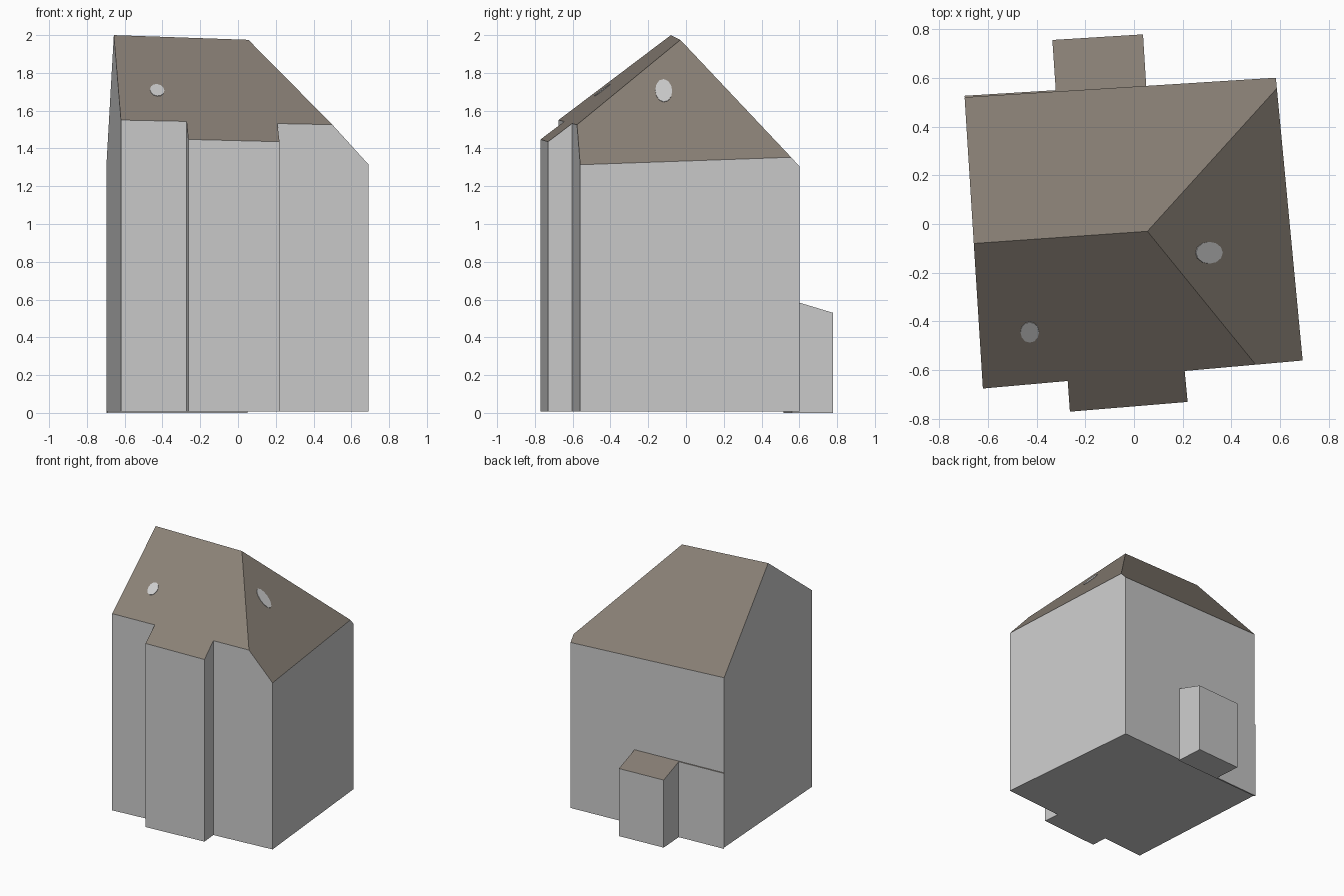
import bpy, bmesh, math
from mathutils import Vector

if "Cube" in bpy.data.objects:
    bpy.data.objects.remove(bpy.data.objects["Cube"])


def material(name, rgb):
    m = bpy.data.materials.new(name)
    m.diffuse_color = (*rgb, 1)
    m.use_nodes = True
    m.node_tree.nodes["Principled BSDF"].inputs["Base Color"].default_value = m.diffuse_color
    return m


WALL = material("wall grey", (0.6, 0.6, 0.6))
ROOF = material("roof brown", (0.25, 0.215, 0.18))


def finish(bm, name, mats):
    bmesh.ops.recalc_face_normals(bm, faces=bm.faces)
    me = bpy.data.meshes.new(name)
    bm.to_mesh(me)
    bm.free()
    for m in mats:
        me.materials.append(m)
    ob = bpy.data.objects.new(name, me)
    bpy.context.collection.objects.link(ob)
    return ob


# A roof plane is (point, slope along x, slope along y)
def height(plane, x, y):
    p, a, b = plane
    return p[2] + a * (x - p[0]) + b * (y - p[1])


def normal(plane):
    return Vector((-plane[1], -plane[2], 1)).normalized()


def building(name, outline, base, planes):
    """Tall prism over the outline, trimmed by each roof plane."""
    bm = bmesh.new()
    face = bm.faces.new([bm.verts.new((x, y, base)) for x, y in outline])
    top = bmesh.ops.extrude_face_region(bm, geom=[face], use_keep_orig=True)
    for v in top["geom"]:
        if isinstance(v, bmesh.types.BMVert):
            v.co.z = 4
    bmesh.ops.recalc_face_normals(bm, faces=bm.faces)
    for pl in planes:
        geom = bm.verts[:] + bm.edges[:] + bm.faces[:]
        cut = bmesh.ops.bisect_plane(bm, geom=geom, dist=1e-5, plane_co=pl[0],
                                     plane_no=normal(pl), clear_outer=True)
        edges = [e for e in cut["geom_cut"] if isinstance(e, bmesh.types.BMEdge)]
        bmesh.ops.contextual_create(bm, geom=edges)
    bmesh.ops.recalc_face_normals(bm, faces=bm.faces)
    for f in bm.faces:
        f.material_index = 1 if f.normal.z > 0.3 else 0
    return finish(bm, name, [WALL, ROOF])


def roof_spot(name, plane, cx, cy, rx, ry):
    """Thin pale patch lying on a roof plane."""
    bm = bmesh.new()
    n = normal(plane)
    rings = []
    for lift in (-0.002, 0.003):
        ring = []
        for i in range(12):
            t = math.tau * i / 12
            x, y = cx + rx * math.cos(t), cy + ry * math.sin(t)
            ring.append(bm.verts.new(Vector((x, y, height(plane, x, y))) + n * lift))
        rings.append(ring)
    lo, hi = rings
    bm.faces.new(lo[::-1])
    bm.faces.new(hi)
    for i in range(12):
        j = (i + 1) % 12
        bm.faces.new((lo[i], lo[j], hi[j], hi[i]))
    return finish(bm, name, [WALL])


ridge_end = (0.055, -0.03, 1.975)
front_slope = (ridge_end, -0.0874, 0.750)
back_slope = (ridge_end, 0.042, -1.098)
hip_slope = (ridge_end, -1.095, -0.0685)

# Main house with the front bay
building("house",
         [(-0.695, 0.52), (-0.62, -0.675), (-0.272, -0.644), (-0.263, -0.77),
          (0.22, -0.73), (0.208, -0.603), (0.692, -0.56), (0.582, 0.60)],
         0.007, [front_slope, back_slope, hip_slope])

# Low rear annex with a thin strip running along the back wall
annex_slope = ((0.037, 0.778, 0.53), 0.019, -0.3)
building("rear_annex",
         [(-0.697, 0.526), (-0.69, 0.515), (0.05, 0.56), (0.05, 0.567),
          (0.037, 0.778), (-0.335, 0.755), (-0.321, 0.549)],
         0.0, [annex_slope])

# Pale patches on the roof
roof_spot("front_roof_spot", front_slope, -0.428, -0.443, 0.038, 0.042)
roof_spot("hip_roof_spot", hip_slope, 0.307, -0.118, 0.055, 0.045)
